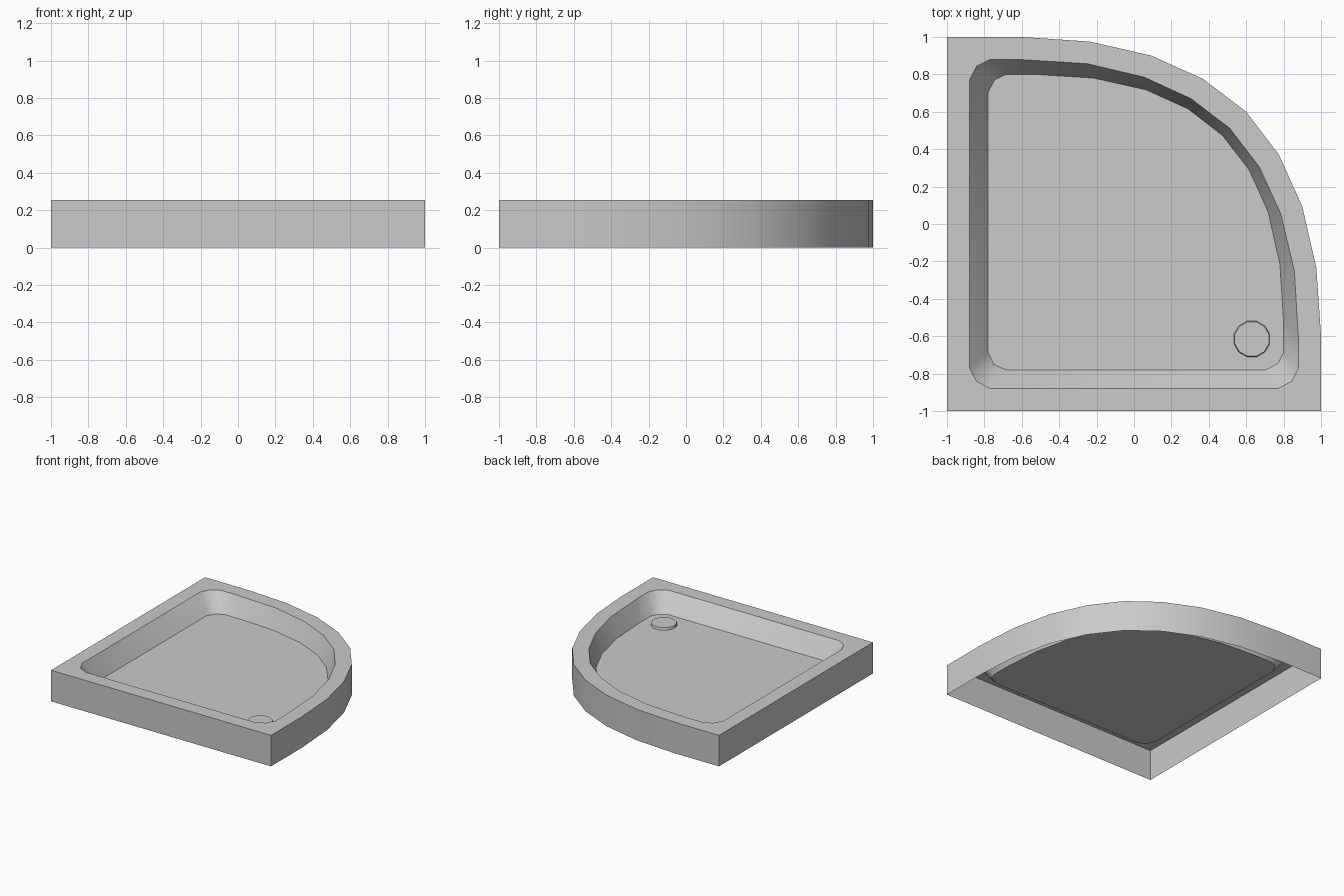
import bpy, bmesh, math
from mathutils import Matrix

if "Cube" in bpy.data.objects:
    bpy.data.objects.remove(bpy.data.objects["Cube"])

mat = bpy.data.materials.new("light_grey")
mat.diffuse_color = (0.6, 0.595, 0.595, 1)
mat.use_nodes = True
mat.node_tree.nodes["Principled BSDF"].inputs["Base Color"].default_value = mat.diffuse_color


def ring(half):
    """Complete a half outline by mirroring it across the x = y diagonal."""
    return half + [(y, x) for x, y in reversed(half[1:-1])]


def make_object(name, bm):
    me = bpy.data.meshes.new(name)
    bm.to_mesh(me)
    bm.free()
    me.materials.append(mat)
    ob = bpy.data.objects.new(name, me)
    bpy.context.collection.objects.link(ob)
    bpy.ops.object.select_all(action='DESELECT')
    ob.select_set(True)
    bpy.context.view_layer.objects.active = ob
    bpy.ops.object.shade_smooth_by_angle(angle=math.radians(40))
    return ob


# Half outlines; outer corners repeat so every ring has the same point count
outer = ring([(-1, -1), (-1, -1), (1, -1), (1, -1), (1, -1), (1, -.6),
              (.975, -.235), (.9, .093), (.775, .37), (.6, .6)])
basin_top = ring([(-.842, -.842), (-.77, -.88), (.77, -.88), (.845, -.84), (.88, -.77),
                  (.88, -.62), (.857, -.25), (.785, .055), (.67, .305), (.512, .512)])
basin_floor = ring([(-.75, -.75), (-.685, -.78), (.705, -.78), (.77, -.745), (.8, -.685),
                    (.8, -.53), (.78, -.215), (.717, .065), (.615, .29), (.473, .473)])

HEIGHT, FLOOR = 0.255, 0.11

# Shower tray: open-bottomed shell of outer wall, rim, sloped basin and floor
bm = bmesh.new()
levels = [(outer, 0), (outer, HEIGHT), (basin_top, HEIGHT), (basin_floor, FLOOR)]
rings = [[bm.verts.new((x, y, z)) for x, y in pts] for pts, z in levels]
for a, b in zip(rings, rings[1:]):
    for i in range(len(a)):
        j = (i + 1) % len(a)
        bm.faces.new((a[i], a[j], b[j], b[i]))
bm.faces.new(rings[-1])
bmesh.ops.remove_doubles(bm, verts=bm.verts[:], dist=0.0001)
make_object("shower_tray", bm)

# Drain cover: low, slightly tapered twelve-sided disc on the floor
bm = bmesh.new()
place = Matrix.Translation((.63, -.615, FLOOR + .01)) @ Matrix.Rotation(math.radians(15), 4, 'Z')
bmesh.ops.create_cone(bm, cap_ends=True, segments=12, radius1=.099, radius2=.095,
                      depth=.02, matrix=place)
# the underside is covered by the tray floor
bmesh.ops.delete(bm, geom=[f for f in bm.faces if f.normal.z < -.5], context='FACES_ONLY')
make_object("drain_cover", bm)
